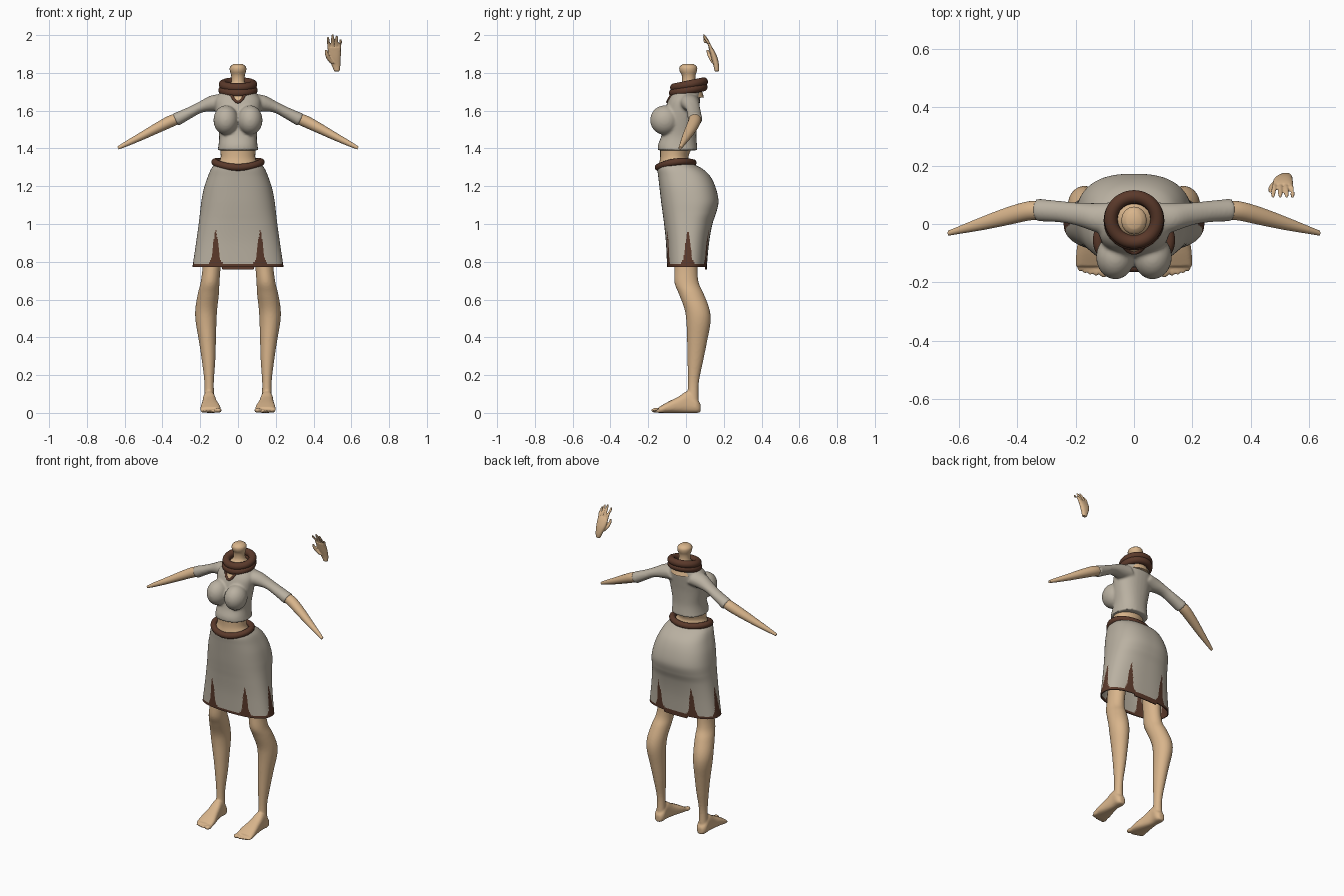
import bpy, bmesh, math
from mathutils import Vector, Matrix

if "Cube" in bpy.data.objects:
    bpy.data.objects.remove(bpy.data.objects["Cube"])

X, Y, Z = Vector((1, 0, 0)), Vector((0, 1, 0)), Vector((0, 0, 1))


def material(name, rgb):
    m = bpy.data.materials.new(name)
    m.diffuse_color = (*rgb, 1)
    m.use_nodes = True
    m.node_tree.nodes["Principled BSDF"].inputs["Base Color"].default_value = m.diffuse_color
    return m


SKIN = material("skin", (0.69, 0.46, 0.26))
CLOTH = material("grey cloth", (0.49, 0.44, 0.36))
BROWN = material("brown trim", (0.105, 0.042, 0.024))


def spline(rows, k):
    """Catmull-Rom interpolation of equal-length tuples."""
    out = []
    for i in range(len(rows) - 1):
        p = [rows[max(0, min(len(rows) - 1, i + j))] for j in (-1, 0, 1, 2)]
        for s in range(k):
            t = s / k
            out.append([b + 0.5 * t * (c - a + t * (2*a - 5*b + 4*c - d + t * (3*(b - c) + d - a)))
                        for a, b, c, d in zip(*p)])
    return out + [list(rows[-1])]


def loft(bm, rows, u=X, v=Y, n=2.0, seg=32, k=5, cap=True):
    """Superellipse rings; a row is (x, y, z, half size on u, half size on v)."""
    rings = []
    for x, y, z, a, b in spline(rows, k):
        ring = []
        for i in range(seg):
            t = 2 * math.pi * i / seg
            c, s = math.cos(t), math.sin(t)
            p = Vector((x, y, z)) + u * a * math.copysign(abs(c) ** (2/n), c) \
                + v * b * math.copysign(abs(s) ** (2/n), s)
            ring.append(bm.verts.new(p))
        rings.append(ring)
    for r, q in zip(rings, rings[1:]):
        for i in range(seg):
            j = (i + 1) % seg
            bm.faces.new((r[i], r[j], q[j], q[i]))
    if cap:
        bm.faces.new(rings[0][::-1])
        bm.faces.new(rings[-1])


def ball(bm, c, r):
    bmesh.ops.create_uvsphere(bm, u_segments=24, v_segments=16, radius=1,
                              matrix=Matrix.Translation(c) @ Matrix.Diagonal((*r, 1)))


def body(rows):
    """Rows (z, half width, front y, back y) to loft rows."""
    return [(0, (f + b) / 2, z, w, (b - f) / 2) for z, w, f, b in rows]


def finish(name, bm, mats, voxel=0, smooth=4, thick=0):
    bmesh.ops.recalc_face_normals(bm, faces=bm.faces)
    me = bpy.data.meshes.new(name)
    bm.to_mesh(me)
    bm.free()
    ob = bpy.data.objects.new(name, me)
    bpy.context.collection.objects.link(ob)
    if voxel:
        m = ob.modifiers.new("fuse", 'REMESH')
        m.mode, m.voxel_size = 'VOXEL', voxel
        m = ob.modifiers.new("soften", 'SMOOTH')
        m.factor, m.iterations = 0.5, smooth
    if thick:
        m = ob.modifiers.new("thickness", 'SOLIDIFY')
        m.thickness, m.offset = thick, -1
    bpy.context.view_layer.update()
    new = bpy.data.meshes.new_from_object(ob.evaluated_get(bpy.context.evaluated_depsgraph_get()))
    ob.modifiers.clear()
    ob.data = new
    new.materials.clear()
    for m in mats:
        new.materials.append(m)
    select(ob)
    bpy.ops.object.shade_smooth_by_angle(angle=math.radians(50))
    return ob


def select(ob):
    bpy.ops.object.select_all(action='DESELECT')
    ob.select_set(True)
    bpy.context.view_layer.objects.active = ob


def tube(name, pts, r, closed):
    cu = bpy.data.curves.new(name, 'CURVE')
    cu.dimensions, cu.bevel_depth, cu.bevel_resolution = '3D', r, 4
    sp = cu.splines.new('POLY')
    sp.points.add(len(pts) - 1)
    for p, q in zip(sp.points, pts):
        p.co = (*q, 1)
    sp.use_cyclic_u = closed
    cu.materials.append(BROWN)
    ob = bpy.data.objects.new(name, cu)
    bpy.context.collection.objects.link(ob)


# shirt: torso, bust and sleeves fused into one skin
bm = bmesh.new()
loft(bm, body([(1.39, .108, -.15, .062), (1.42, .103, -.148, .058), (1.47, .10, -.13, .055),
               (1.55, .112, -.12, .06), (1.61, .12, -.11, .068), (1.66, .12, -.092, .075),
               (1.70, .09, -.068, .078), (1.72, .07, -.05, .075)]), n=2.3)
for s in (1, -1):
    ball(bm, (s * .064, -.113, 1.55), (.066, .077, .078))
    loft(bm, [(s * .07, .015, 1.645, .06, .05), (s * .13, .022, 1.637, .05, .045),
              (s * .20, .035, 1.617, .039, .029), (s * .26, .043, 1.587, .037, .030),
              (s * .332, .048, 1.551, .039, .036)], u=Y, v=Vector((s * .45, 0, .89)))
shirt = finish("shirt", bm, [CLOTH, SKIN], voxel=.007, smooth=5)
for p in shirt.data.polygons:            # bare skin inside the neckline
    c = p.center
    if c.y < 0 and 1.645 + .05 * (c.x / .042) ** 2 < c.z < 1.73:
        p.material_index = 1

# neckline trim laid on the shirt surface
bpy.context.view_layer.update()
pts = []
for i in range(25):
    t = i / 12 - 1
    hit, loc, _, _ = shirt.ray_cast((.042 * t, -1, 1.645 + .055 * t * t), Y)
    if hit:
        pts.append(loc)
tube("neckline_trim", pts, .007, False)

# forearms
for s, side in ((1, "left"), (-1, "right")):
    bm = bmesh.new()
    loft(bm, [(s * .31, .047, 1.562, .031, .029), (s * .36, .045, 1.542, .033, .031),
              (s * .43, .028, 1.507, .031, .027), (s * .52, .002, 1.46, .023, .020),
              (s * .60, -.021, 1.42, .013, .013), (s * .635, -.031, 1.402, .009, .008)],
         u=Y, v=Vector((s * .45, 0, .89)), seg=24)
    finish(side + "_forearm", bm, [SKIN])

# neck with stub
bm = bmesh.new()
loft(bm, [(0, .015, 1.67, .085, .08), (0, .015, 1.715, .066, .064), (0, .015, 1.745, .038, .038),
          (0, .014, 1.785, .036, .036), (0, .012, 1.81, .043, .046), (0, .012, 1.832, .042, .046),
          (0, .012, 1.847, .024, .028)], seg=16, k=3)
finish("neck", bm, [SKIN])

# rolled collar: two tilted rings
for name, z, r, y in (("upper_collar_roll", 1.738, .079, .016), ("lower_collar_roll", 1.709, .081, .012)):
    bpy.ops.mesh.primitive_torus_add(location=(0, y, z), rotation=(.2, 0, 0), major_radius=r,
                                     minor_radius=.023, major_segments=48, minor_segments=14)
    ob = bpy.context.object
    ob.name = name
    ob.data.materials.append(BROWN)
    bpy.ops.object.shade_smooth()

# bare waist
bm = bmesh.new()
loft(bm, body([(1.28, .125, -.15, .045), (1.31, .112, -.145, .03), (1.35, .092, -.137, .012),
               (1.40, .095, -.137, .03)]))
finish("waist", bm, [SKIN])

# skirt with brown hem and pointed hem patches
bm = bmesh.new()
loft(bm, body([(1.315, .125, -.15, .045), (1.29, .143, -.152, .09), (1.25, .16, -.147, .13),
               (1.19, .18, -.140, .158), (1.12, .194, -.132, .172), (1.06, .201, -.124, .16),
               (1.0, .208, -.116, .14), (.9, .222, -.106, .122), (.772, .241, -.10, .11)]),
     n=2.5, seg=288, k=11, cap=False)
for v in bm.verts:                       # hem hangs lower at the back
    if v.co.z < .7721 and v.co.y > 0 and abs(v.co.x) < .085:
        v.co.z -= .014
skirt = finish("skirt", bm, [CLOTH, BROWN], thick=.006)
PATCH = [(.775, .05), (.795, .034), (.82, .022), (.9, .013), (.975, 0)]
for p in skirt.data.polygons:
    x, y, z = p.center
    w = 0
    for (z0, w0), (z1, w1) in zip(PATCH, PATCH[1:]):
        if z0 <= z < z1:
            w = w0 + (w1 - w0) * (z - z0) / (z1 - z0)
    d = abs(y - .01) if abs(x) > .19 else abs(abs(x) - .118)
    if z < .784 or d < w:
        p.material_index = 1

# waistband roll, dipping at front and back
pts = []
for i in range(64):
    t = 2 * math.pi * i / 64
    c, s = math.cos(t), math.sin(t)
    pts.append((.122 * c, -.055 + .092 * s, 1.312 + .012 * s + .016 * c * c))
tube("waistband", pts, .019, True)

# legs with feet and toes
for s, side in ((1, "left"), (-1, "right")):
    bm = bmesh.new()
    loft(bm, [(s * .135, .005, .86, .055, .065), (s * .14, 0, .77, .048, .061),
              (s * .148, .003, .69, .050, .064), (s * .157, .028, .63, .056, .066),
              (s * .168, .058, .55, .058, .066), (s * .169, .066, .48, .055, .064),
              (s * .162, .059, .38, .045, .053), (s * .156, .050, .28, .036, .042),
              (s * .153, .039, .16, .025, .029), (s * .153, .037, .06, .028, .03)])
    loft(bm, [(s * .153, .077, .025, .018, .022), (s * .153, .055, .038, .033, .038),
              (s * .153, .01, .057, .033, .057), (s * .150, -.04, .043, .040, .043),
              (s * .146, -.10, .028, .052, .028), (s * .144, -.145, .015, .055, .015)],
         u=X, v=Z, n=2.6)
    for x, y, r in ((.104, -.158, .018), (.130, -.154, .012), (.150, -.150, .011),
                    (.168, -.145, .011), (.185, -.138, .011)):
        ball(bm, (s * x, y, r * .7 + .001), (r, .027, r * .72))
    finish(side + "_leg", bm, [SKIN], voxel=.006, smooth=3)

# single raised hand floating beside the neck
bm = bmesh.new()
loft(bm, [(.524, .163, 1.808, .014, .012), (.519, .160, 1.84, .023, .015),
          (.512, .150, 1.88, .032, .017), (.510, .138, 1.915, .035, .014),
          (.510, .129, 1.935, .032, .010)], n=2.3)
for x0, x1, top in ((.484, .477, 1.990), (.502, .501, 2.003), (.519, .523, 1.998), (.535, .543, 1.978)):
    loft(bm, [(x0, .136, 1.915, .009, .009), ((x0 + x1) / 2, .122, 1.953, .0085, .0085),
              (x1, .105, top - .018, .008, .008), (x1, .094, top, .005, .005)], seg=14)
loft(bm, [(.502, .148, 1.85, .014, .012), (.482, .135, 1.873, .012, .012),
          (.471, .122, 1.897, .010, .010), (.467, .113, 1.922, .006, .006)], seg=14)
finish("hand", bm, [SKIN], voxel=.0035, smooth=2)
